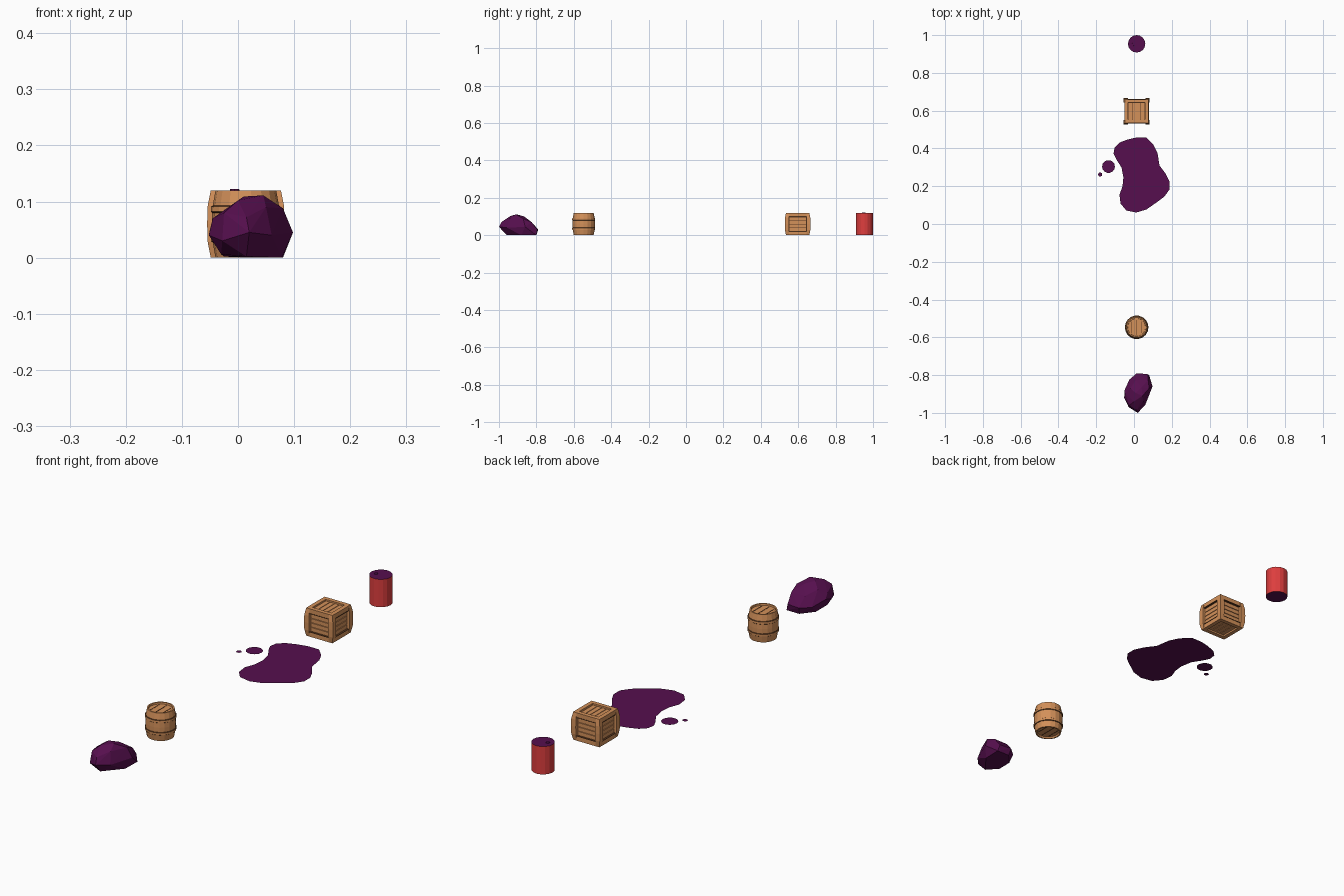
import bpy, bmesh, math
from mathutils import Matrix, Vector

if "Cube" in bpy.data.objects:
    bpy.data.objects.remove(bpy.data.objects["Cube"])


def material(name, rgb):
    m = bpy.data.materials.new(name)
    lin = [(c / 255 / 12.92 if c < 10 else ((c / 255 + 0.055) / 1.055) ** 2.4) for c in rgb]
    m.diffuse_color = (*lin, 1)
    m.use_nodes = True
    m.node_tree.nodes["Principled BSDF"].inputs["Base Color"].default_value = m.diffuse_color
    return m


PURPLE = material("dark purple", (86, 15, 78))
WOOD = material("light wood", (212, 145, 90))
SEAM = material("dark wood seam", (92, 57, 32))
RED = material("red paint", (222, 62, 62))
CX = 0.014


def finish(name, bm, mats, loc=(0, 0, 0)):
    me = bpy.data.meshes.new(name)
    bm.to_mesh(me)
    bm.free()
    for m in mats:
        me.materials.append(m)
    ob = bpy.data.objects.new(name, me)
    ob.location = loc
    bpy.context.collection.objects.link(ob)
    return ob


def box(bm, lo, hi, rot=Matrix()):
    lo, hi = Vector(lo), Vector(hi)
    m = rot @ Matrix.Translation((lo + hi) / 2) @ Matrix.Diagonal((*(hi - lo), 1))
    bmesh.ops.create_cube(bm, size=1, matrix=m)


def loft(bm, rings, mats=None):
    """Skin a stack of closed rings; mats gives one material slot per band."""
    vs = [[bm.verts.new(p) for p in r] for r in rings]
    n = len(vs[0])
    for k in range(len(vs) - 1):
        for i in range(n):
            j = (i + 1) % n
            f = bm.faces.new((vs[k][i], vs[k][j], vs[k + 1][j], vs[k + 1][i]))
            f.material_index = mats[k] if mats else 0
    return [bm.faces.new(vs[0][::-1]), bm.faces.new(vs[-1])]


def circle(r, z, n):
    return [(r * math.cos(2 * math.pi * i / n), r * math.sin(2 * math.pi * i / n), z) for i in range(n)]


# Rock: hull of a few layered points
rock_pts = [
    (.08, -.80, 0), (.02, -.80, 0), (-.025, -.85, .002), (-.03, -.92, .006), (.015, -.96, .002), (.078, -.88, 0),
    (.02, -1, .045), (.06, -.957, .04), (.098, -.86, .045), (.072, -.795, .03), (.015, -.79, .03),
    (-.024, -.823, .03), (-.05, -.88, .05), (-.052, -.92, .04), (-.028, -.97, .03),
    (.015, -.985, .072), (-.025, -.96, .08), (.05, -.94, .09), (-.045, -.9, .07), (.08, -.87, .088),
    (.075, -.826, .07), (.01, -.825, .07), (-.02, -.87, .088),
    (0, -.94, .102), (.045, -.91, .111), (.01, -.895, .109), (.04, -.865, .1)]
bm = bmesh.new()
hull = bmesh.ops.convex_hull(bm, input=[bm.verts.new(p) for p in rock_pts])
bmesh.ops.delete(bm, geom=[v for v in bm.verts if not v.link_faces], context='VERTS')
bmesh.ops.recalc_face_normals(bm, faces=bm.faces)
finish("rock", bm, [PURPLE])

# Puddle: flat outline and two droplets
outline = [
    (.013, .458), (.066, .458), (.103, .42), (.124, .378), (.135, .31), (.167, .267), (.188, .225), (.188, .183),
    (.161, .145), (.119, .114), (.066, .077), (.013, .061), (-.04, .071), (-.071, .108), (-.077, .156),
    (-.061, .198), (-.056, .246), (-.066, .299), (-.093, .341), (-.108, .373), (-.103, .405), (-.077, .431),
    (-.034, .447)]
bm = bmesh.new()
bm.faces.new([bm.verts.new((x, y, 0)) for x, y in outline[::-1]])
for x, y, r in ((-.135, .304, .034), (-.179, .262, .011)):
    bm.faces.new([bm.verts.new((x + a, y + b, 0)) for a, b, _ in circle(r, 0, 14)])
for f in bm.faces:
    f.normal_update()
    if f.normal.z < 0:
        f.normal_flip()
finish("puddle", bm, [PURPLE])

# Barrel: bulged body with raised hoops and recessed lids
half = [(.047, .007, 0), (.048, 0, 0), (.054, 0, 0), (.059, .027, 1), (.062, .029, 0), (.0625, .038, 1), (.060, .040, 0)]
prof = half + [(.0605, .06, 0)] + [(r, .12 - z, 0) for r, z, _ in half[::-1]]
bands = [0, 0, 0, 1, 0, 1, 0, 0, 1, 0, 1, 0, 0, 0]
bm = bmesh.new()
loft(bm, [circle(r, z, 18) for r, z, _ in prof], bands)
finish("barrel", bm, [WOOD, SEAM], (CX, -.547, 0))

# Seams between the lid boards
bm = bmesh.new()
for x, l in ((-.028, .03), (0, .04), (.028, .03)):
    for z in (.112, .006):
        box(bm, (x - .0015, -l, z), (x + .0015, l, z + .002))
finish("barrel_lid_seams", bm, [SEAM], (CX, -.547, 0))

# Crate: dark core showing through the gaps, and thin lines beside the rails
CRATE = (CX, .597, 0)
bm = bmesh.new()
box(bm, (-.053, -.053, .01), (.053, .053, .11))
for z in (.019, .099):
    box(bm, (-.0645, -.0645, z), (.0645, .0645, z + .002))
finish("crate_core", bm, [SEAM], CRATE)

# Crate frame: bulged corner posts and rails
bm = bmesh.new()
for k in range(4):
    rot = Matrix.Rotation(k * math.pi / 2, 4, 'Z')
    rings = []
    for o, z in ((.0625, 0), (.068, .028), (.069, .06), (.068, .092), (.0625, .12)):
        rings.append([rot @ Vector((x, y, z)) for x, y in ((-o, -o), (-.046, -o), (-.046, -.046), (-o, -.046))])
    loft(bm, rings)
    for z in (0, .101):
        box(bm, (-.047, -.063, z), (.047, -.045, z + .019), rot)
bmesh.ops.recalc_face_normals(bm, faces=bm.faces)
finish("crate_frame", bm, [WOOD], CRATE)

# Crate boards on all six sides
bm = bmesh.new()
for k in range(4):
    rot = Matrix.Rotation(k * math.pi / 2, 4, 'Z')
    for i in range(4):
        z = .0225 + i * .019
        box(bm, (-.044, -.058, z), (.044, -.05, z + .0165), rot)
for i in range(4):
    y = -.0435 + i * .022
    for z in (.006, .108):
        box(bm, (y, -.0435, z), (y + .0195, .0435, z + .006))
finish("crate_boards", bm, [WOOD], CRATE)

# Drum: red side with purple ends
bm = bmesh.new()
for cap in loft(bm, [circle(.046, 0, 16), circle(.046, .12, 16)]):
    cap.material_index = 1
finish("drum", bm, [RED, PURPLE], (CX, .954, 0))

# Small bung on the drum lid
bm = bmesh.new()
loft(bm, [circle(.009, .119, 8), circle(.008, .1225, 8)])
finish("drum_bung", bm, [PURPLE], (CX - .02, .95, 0))
